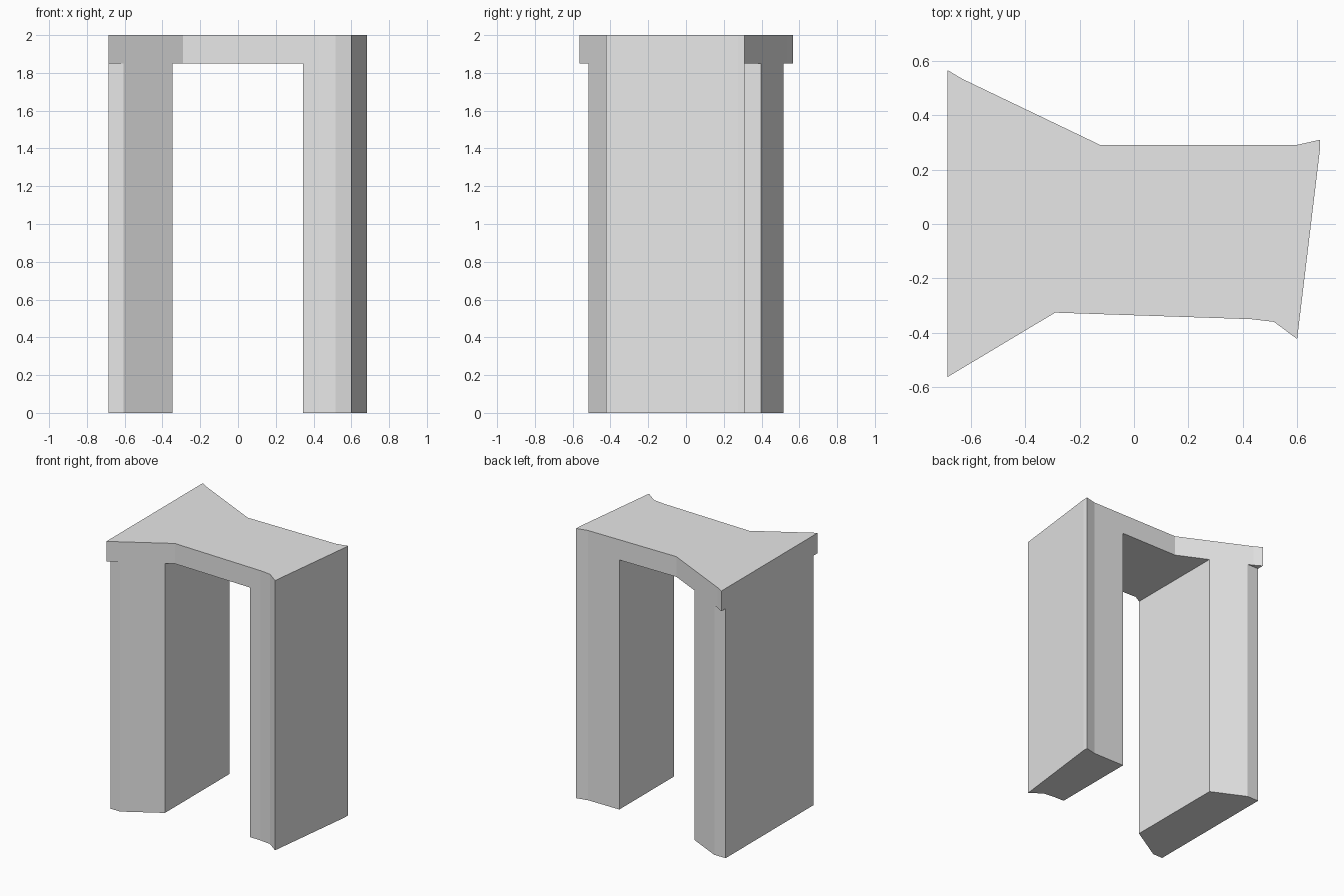
import bpy
import bmesh

cube = bpy.data.objects.get("Cube")
if cube:
    bpy.data.objects.remove(cube, do_unlink=True)

grey = bpy.data.materials.new("light_grey")
grey.use_nodes = True
grey.diffuse_color = (0.8, 0.8, 0.8, 1)
grey.node_tree.nodes["Principled BSDF"].inputs["Base Color"].default_value = (0.8, 0.8, 0.8, 1)


def prism(name, outline, bottom, top):
    """Extrude a plan outline from bottom to top."""
    bm = bmesh.new()
    face = bm.faces.new([bm.verts.new((x, y, bottom)) for x, y in outline])
    side = bmesh.ops.extrude_face_region(bm, geom=[face])["geom"]
    verts = [v for v in side if isinstance(v, bmesh.types.BMVert)]
    bmesh.ops.translate(bm, verts=verts, vec=(0, 0, top - bottom))
    bmesh.ops.recalc_face_normals(bm, faces=bm.faces)
    mesh = bpy.data.meshes.new(name)
    bm.to_mesh(mesh)
    bm.free()
    mesh.materials.append(grey)
    obj = bpy.data.objects.new(name, mesh)
    bpy.context.collection.objects.link(obj)
    return obj


def box(name, x0, x1, y0, y1, bottom, top):
    return prism(name, [(x0, y0), (x1, y0), (x1, y1), (x0, y1)], bottom, top)


# Plan of the whole archway, flared on its right side
plan = [
    (-0.686, -0.563), (-0.29, -0.326), (0.43, -0.35), (0.515, -0.36),
    (0.6, -0.423), (0.684, 0.275), (0.684, 0.31), (0.6, 0.291),
    (-0.125, 0.291), (-0.63, 0.533), (-0.686, 0.566),
]
archway = prism("archway", plan, 0, 2)

# Doorway, and the trims that leave the lintel corners overhanging
LINTEL = 1.85
cutters = [
    box("doorway_cutter", -0.347, 0.343, -1, 1, -0.1, LINTEL),
    box("front_trim_cutter", -1, -0.4, -1, -0.515, -0.1, LINTEL),
    box("back_trim_cutter", -1, -0.4, 0.515, 1, -0.1, LINTEL),
]
bpy.context.view_layer.objects.active = archway
for cutter in cutters:
    cutter.hide_render = True
    cut = archway.modifiers.new(cutter.name, "BOOLEAN")
    cut.operation = "DIFFERENCE"
    cut.solver = "EXACT"
    cut.object = cutter
    bpy.ops.object.modifier_apply(modifier=cut.name)
    bpy.data.objects.remove(cutter, do_unlink=True)
